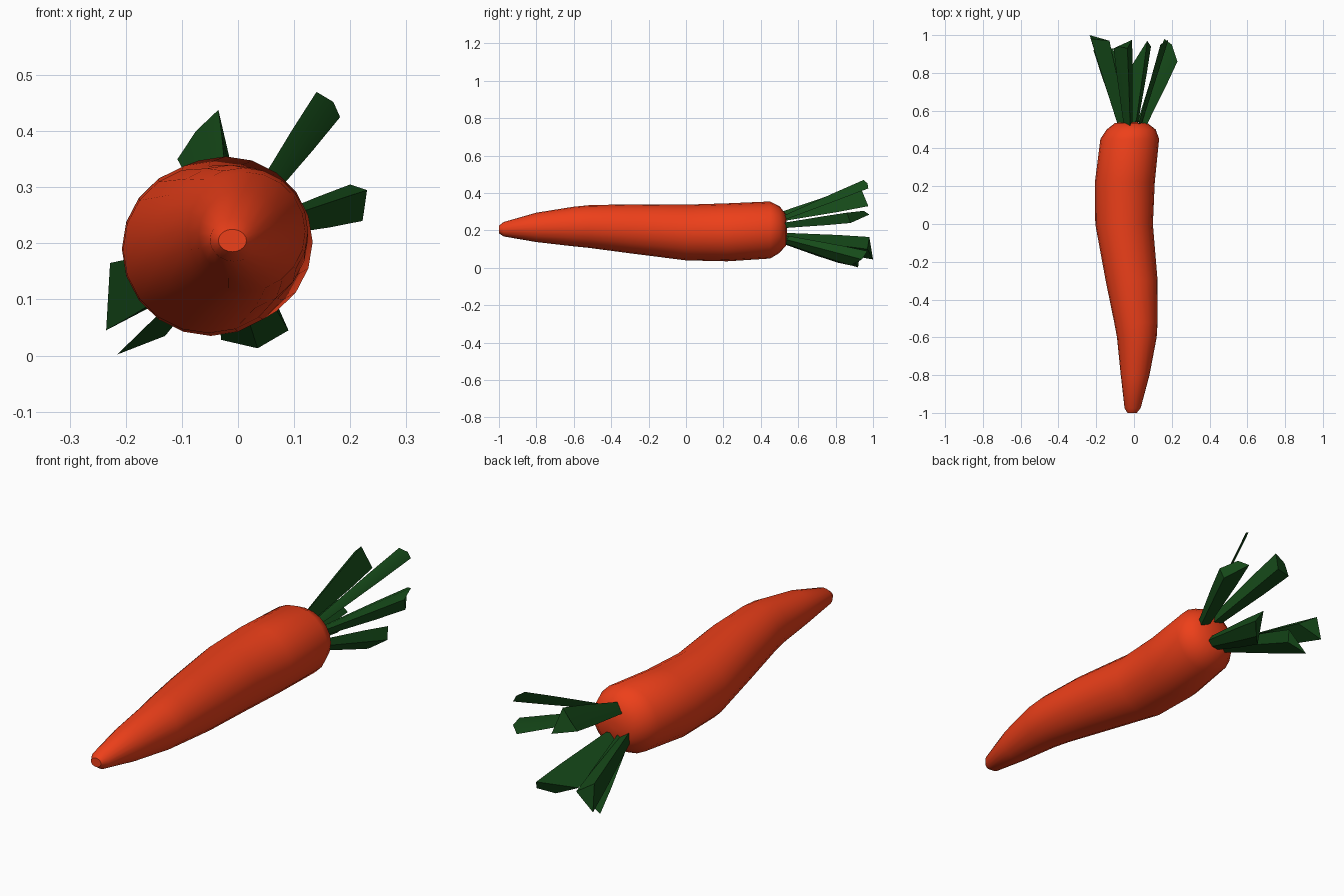
import bpy, bmesh, math
from mathutils import Vector


def material(name, color):
    m = bpy.data.materials.new(name)
    m.diffuse_color = color
    return m


def loft(name, rings, mat, angle):
    """Skin a list of equal-length point rings and cap both ends."""
    bm = bmesh.new()
    loops = [[bm.verts.new(p) for p in ring] for ring in rings]
    n = len(loops[0])
    for a, b in zip(loops, loops[1:]):
        for i in range(n):
            j = (i + 1) % n
            bm.faces.new((a[i], a[j], b[j], b[i]))
    bm.faces.new(loops[0])
    bm.faces.new(loops[-1])
    bmesh.ops.recalc_face_normals(bm, faces=bm.faces)
    me = bpy.data.meshes.new(name)
    bm.to_mesh(me)
    bm.free()
    ob = bpy.data.objects.new(name, me)
    bpy.context.collection.objects.link(ob)
    me.materials.append(mat)
    bpy.ops.object.select_all(action='DESELECT')
    ob.select_set(True)
    bpy.context.view_layer.objects.active = ob
    bpy.ops.object.shade_smooth_by_angle(angle=math.radians(angle))
    return ob


orange = material("carrot_orange", (0.85, 0.05, 0.01, 1))
green = material("leaf_green", (0.008, 0.07, 0.01, 1))

# Root: y, left x, right x, bottom z, top z of each ring
profile = [
    (-1.00, -0.035, 0.015, 0.185, 0.225),
    (-0.975, -0.05, 0.035, 0.168, 0.245),
    (-0.80, -0.07, 0.082, 0.138, 0.295),
    (-0.60, -0.09, 0.12, 0.115, 0.327),
    (-0.52, -0.105, 0.125, 0.107, 0.335),
    (-0.30, -0.15, 0.125, 0.078, 0.34),
    (0.00, -0.205, 0.10, 0.04, 0.338),
    (0.22, -0.207, 0.11, 0.035, 0.345),
    (0.45, -0.178, 0.133, 0.05, 0.355),
    (0.50, -0.145, 0.115, 0.08, 0.33),
    (0.535, -0.10, 0.07, 0.12, 0.285),
    (0.54, -0.03, 0.0, 0.19, 0.22),
]
rings = []
for y, x0, x1, z0, z1 in profile:
    rings.append([((x0 + x1) / 2 + (x1 - x0) / 2 * math.cos(k * math.tau / 20), y,
                   (z0 + z1) / 2 + (z1 - z0) / 2 * math.sin(k * math.tau / 20))
                  for k in range(20)])
loft("carrot_root", rings, orange, 50)

# Leaves: base point and the outline of the cut tip
leaves = [
    ((0.03, 0.52, 0.265), [(0.14, 0.95, 0.47), (0.17, 0.97, 0.452), (0.182, 0.975, 0.425), (0.15, 0.93, 0.425)]),
    ((0.04, 0.52, 0.23), [(0.16, 0.98, 0.285), (0.20, 0.95, 0.305), (0.23, 0.86, 0.295), (0.222, 0.88, 0.24)]),
    ((-0.03, 0.52, 0.275), [(-0.035, 0.93, 0.438), (-0.075, 0.94, 0.40), (-0.108, 0.93, 0.35), (-0.01, 0.975, 0.33)]),
    ((-0.07, 0.52, 0.16), [(-0.228, 0.98, 0.165), (-0.235, 1.0, 0.045), (-0.13, 0.97, 0.10)]),
    ((-0.05, 0.52, 0.15), [(-0.215, 0.92, 0.002), (-0.13, 0.90, 0.035), (-0.11, 0.93, 0.08)]),
    ((0.0, 0.52, 0.15), [(-0.03, 0.81, 0.028), (0.035, 0.88, 0.013), (0.09, 0.94, 0.045), (0.07, 0.97, 0.09)]),
]
for i, (base, tip) in enumerate(leaves):
    base = Vector(base)
    tip = [Vector(p) for p in tip]
    mid = sum(tip, Vector()) / len(tip)
    rings = [[base.lerp(mid, t) + (p - mid) * s for p in tip]
             for t, s in ((0, 0.45), (0.65, 0.85), (1, 1))]
    loft(f"leaf_{i + 1}", rings, green, 30)
